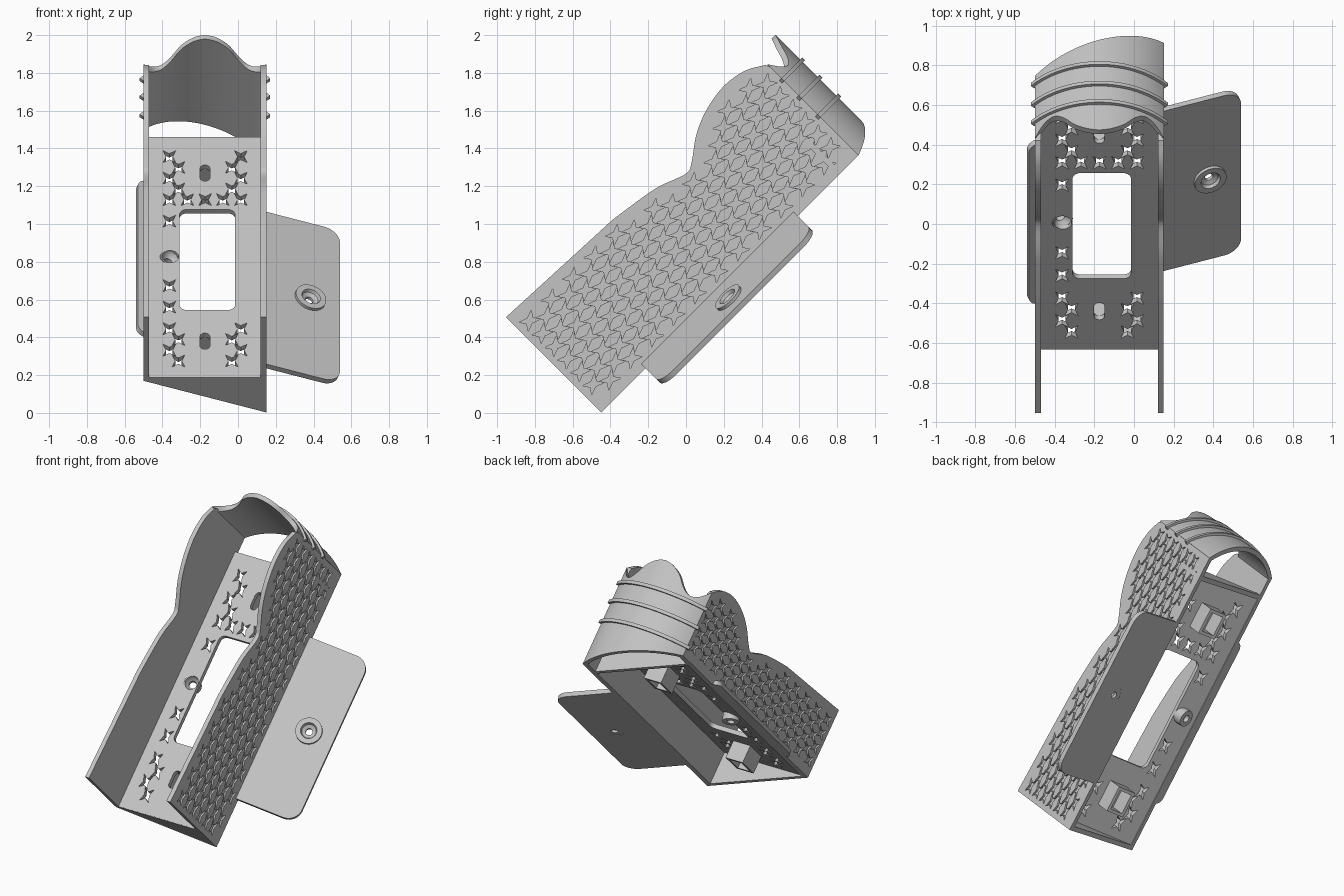
import bpy, bmesh
from math import sin, cos, tan, pi, radians, sqrt
from mathutils import Matrix, Vector

if "Cube" in bpy.data.objects:
    bpy.data.objects.remove(bpy.data.objects["Cube"])

grey = bpy.data.materials.new("plain grey")
grey.use_nodes = True
grey.diffuse_color = (0.55, 0.55, 0.55, 1)
grey.node_tree.nodes["Principled BSDF"].inputs["Base Color"].default_value = grey.diffuse_color

# Holder frame: X across, Y along the length, Z out of the open front
LEAN = Matrix.Rotation(radians(45), 4, 'X')
TILT = radians(20)
BACK = Matrix.Translation((0, 0, 0.373)) @ Matrix.Rotation(TILT, 4, 'Y')
SIDE = Matrix(((0, 0, 1, 0), (1, 0, 0, 0), (0, 1, 0, 0), (0, 0, 0, 1)))
FLAT = Matrix.Identity(4)
LEFT, RIGHT, WALL = -0.5, 0.15, 0.03
MID, HALF = (LEFT + RIGHT) / 2, (RIGHT - LEFT) / 2


def back_cut(x):
    return 0.373 - tan(TILT) * x


def prism(bm, pts, z0, z1, frame=FLAT):
    lo = [bm.verts.new(frame @ Vector((a, b, z0))) for a, b in pts]
    hi = [bm.verts.new(frame @ Vector((a, b, z1))) for a, b in pts]
    bm.faces.new(lo[::-1])
    bm.faces.new(hi)
    for i in range(len(pts)):
        j = (i + 1) % len(pts)
        bm.faces.new((lo[i], lo[j], hi[j], hi[i]))


def finish(bm, name, cutter=None, trim=False):
    if trim:  # slanted back plane
        for v in bm.verts:
            v.co.z = max(v.co.z, back_cut(v.co.x))
    bmesh.ops.recalc_face_normals(bm, faces=bm.faces)
    me = bpy.data.meshes.new(name)
    bm.to_mesh(me)
    bm.free()
    ob = bpy.data.objects.new(name, me)
    ob.matrix_world = LEAN
    bpy.context.collection.objects.link(ob)
    if cutter:
        tool = finish(cutter, name + "_cutter")
        tool.hide_render = True
        mod = ob.modifiers.new("holes", 'BOOLEAN')
        mod.operation, mod.solver, mod.object = 'DIFFERENCE', 'EXACT', tool
        bpy.context.view_layer.update()
        dg = bpy.context.evaluated_depsgraph_get()
        cut = bpy.data.meshes.new_from_object(ob.evaluated_get(dg))
        ob.modifiers.clear()
        ob.data = cut
        bpy.data.objects.remove(tool)
    ob.data.materials.clear()
    ob.data.materials.append(grey)
    bpy.ops.object.select_all(action='DESELECT')
    ob.select_set(True)
    bpy.context.view_layer.objects.active = ob
    bpy.ops.object.shade_smooth_by_angle(angle=radians(30))
    return ob


def rounded(x0, x1, y0, y1, radii):
    # radii in order: right-top, left-top, left-bottom, right-bottom
    pts = []
    corners = [(x1, y1, -1, -1), (x0, y1, 1, -1), (x0, y0, 1, 1), (x1, y0, -1, 1)]
    for k, ((x, y, sx, sy), r) in enumerate(zip(corners, radii)):
        if r == 0:
            pts.append((x, y))
            continue
        for i in range(9):
            a = (k + i / 8) * pi / 2
            pts.append((x + sx * r + r * cos(a), y + sy * r + r * sin(a)))
    return pts


def circle(x, y, r, n=40):
    return [(x + r * cos(2 * pi * i / n), y + r * sin(2 * pi * i / n)) for i in range(n)]


def star(x, y, w, h):
    pts = [(1, 1), (0, .5), (-1, 1), (-.5, 0), (-1, -1), (0, -.5), (1, -1), (.5, 0)]
    return [(x + a * w, y + b * h) for a, b in pts]


def smooth_path(pts, n=6):
    p = [Vector(q) for q in pts]
    p = [2 * p[0] - p[1]] + p + [2 * p[-1] - p[-2]]
    out = []
    for a, b, c, d in zip(p, p[1:], p[2:], p[3:]):
        for i in range(n):
            t = i / n
            out.append(0.5 * (2 * b + (c - a) * t + (2 * a - 5 * b + 4 * c - d) * t * t
                              + (3 * b - a - 3 * c + d) * t ** 3))
    return out + [p[-2]]


def sample(path, t):
    for a, b in zip(path, path[1:]):
        if a[0] <= t <= b[0]:
            return a[1] + (b[1] - a[1]) * (t - a[0]) / max(b[0] - a[0], 1e-6)
    return path[-1][1] if t > path[-1][0] else path[0][1]


# Side walls with an engraved star lattice on the outside
curve = smooth_path([(-.388, 1.023), (-.245, 1.13), (-.14, 1.2), (0, 1.267), (.03, 1.33),
                     (.055, 1.474), (.11, 1.607), (.2, 1.73), (.31, 1.81), (.42, 1.842)])
edge = [(-.315, 1.032)] + [((y + z) / sqrt(2), (z - y) / sqrt(2)) for y, z in curve]
outline = edge + [(1.61, 0.98), (1.61, 0), (-.315, 0)]
STEP_U, STEP_V = 0.161, 0.095
for name, x0, cut0 in (("left_wall", RIGHT - WALL, RIGHT - 0.012),
                       ("right_wall", LEFT, LEFT - 0.03)):
    bm, holes = bmesh.new(), bmesh.new()
    prism(bm, outline, x0, x0 + WALL, SIDE)
    low = back_cut(x0) + 0.06
    for i in range(24):
        for j in range(14):
            u = -0.24 + i * STEP_U / 2
            v = 0.36 + (j + (i % 2) / 2) * STEP_V
            top = min(sample(edge, u - .05), sample(edge, u), sample(edge, u + .05))
            if low < v < top - 0.055 and u < 1.55:
                prism(holes, star(u, v, .045, .034), cut0, cut0 + 0.042, SIDE)
    finish(bm, name, holes, trim=True)

# Face plate: window, slots, screw opening and star holes
bm, holes = bmesh.new(), bmesh.new()
prism(bm, rounded(LEFT + 0.02, RIGHT - 0.02, -.312, 1.485, [0] * 4), 0.55, 0.58)
SLOTS = (1.216, -.043)
cuts = [rounded(-.31, -.015, .19, .943, [.04] * 4), circle(-.36, .59, .046)]
cuts += [rounded(MID - .026, MID + .026, u - .06, u + .06, [.025] * 4) for u in SLOTS]
for k in range(10):
    u = 1.339 - k * STEP_U
    if k not in (4, 5):
        cuts.append(star(-.363, u, .034, .045))
    if k in (0, 1, 2, 8, 9):
        cuts.append(star(.015, u, .034, .045))
    if k in (0, 1, 8, 9):
        cuts += [star(x, u - STEP_U / 2, .034, .045) for x in (-.315, -.033)]
    if k == 2:
        cuts += [star(x, u, .034, .045) for x in (-.268, -.174, -.08)]
for pts in cuts:
    prism(holes, pts, 0.5, 0.65)
finish(bm, "face_plate", holes)

# End walls closing the wedge behind the face plate
for name, u0 in (("bottom_end_wall", -.315), ("top_end_wall", 1.455)):
    bm = bmesh.new()
    prism(bm, rounded(LEFT, RIGHT, u0, u0 + WALL, [0] * 4), 0, 0.579)
    finish(bm, name, trim=True)

# Square tubes behind the slots
for name, u in zip(("top_slot_tube", "bottom_slot_tube"), SLOTS):
    bm, holes = bmesh.new(), bmesh.new()
    prism(bm, rounded(MID - .065, MID + .065, u - .085, u + .085, [0] * 4), 0.43, 0.555)
    prism(holes, rounded(MID - .045, MID + .045, u - .065, u + .065, [0] * 4), 0.4, 0.6)
    finish(bm, name, holes)

# Mounting flanges lying in the slanted back plane
SCREW_U, SCREW_S = 0.59, 0.395
bm, holes = bmesh.new(), bmesh.new()
prism(bm, rounded(.145, .564, .015, 1.155, [.09, 0, 0, .09]), 0, WALL, BACK)
prism(holes, circle(SCREW_S, SCREW_U, .06), -.05, .1, BACK)
finish(bm, "left_flange", holes)
bm = bmesh.new()
prism(bm, rounded(-.574, -.52, .015, 1.155, [0, .05, .05, 0]), 0, WALL, BACK)
finish(bm, "right_flange")


# Countersunk screw bosses
def boss(name, s, profile, n=40):
    bm = bmesh.new()
    rings = []
    for i in range(n):
        a = 2 * pi * i / n
        rings.append([bm.verts.new(BACK @ Vector((s + r * cos(a), SCREW_U + r * sin(a), h)))
                      for r, h in profile])
    for i in range(n):
        for k in range(len(profile)):
            m = (k + 1) % len(profile)
            p, q = rings[i], rings[(i + 1) % n]
            bm.faces.new((p[k], p[m], q[m], q[k]))
    finish(bm, name)


boss("left_screw_boss", SCREW_S,
     [(.022, .001), (.085, .001), (.085, .047), (.052, .047), (.045, .03), (.022, .018)])
boss("right_screw_boss", -.405,
     [(.024, 0), (.054, 0), (.054, .062), (.046, .062), (.04, .045), (.024, .03)])

# Arched top and its three ribs
R = 0.447
SPAN = 0.815
rim = smooth_path([(0, 1.08), (.06, 1.065), (.125, 1.022), (.18, .954), (.23, .92),
                   (.28, .94), (.325, 1.0)])


def arch(name, r0, r1, span, low, high, n=48):
    bm = bmesh.new()
    rows = []
    for i in range(n + 1):
        a = span * (2 * i / n - 1)
        row = []
        for r, f in ((r0, low), (r1, low), (r1, high), (r0, high)):
            x = MID + r * sin(a)
            row.append(bm.verts.new((x, 1.75 - R + r * cos(a), f(x))))
        rows.append(row)
    for p, q in zip(rows, rows[1:]):
        for k in range(4):
            m = (k + 1) % 4
            bm.faces.new((p[k], p[m], q[m], q[k]))
    bm.faces.new(rows[0])
    bm.faces.new(rows[-1][::-1])
    finish(bm, name)


arch("arched_top", R - WALL, R, SPAN, back_cut, lambda x: sample(rim, abs(x - MID)))
for i, v in enumerate((.885, .755, .615)):
    arch("arch_rib_%d" % (i + 1), R - .01, R + .015, SPAN + .03,
         lambda x: v - .011, lambda x: v + .011)
